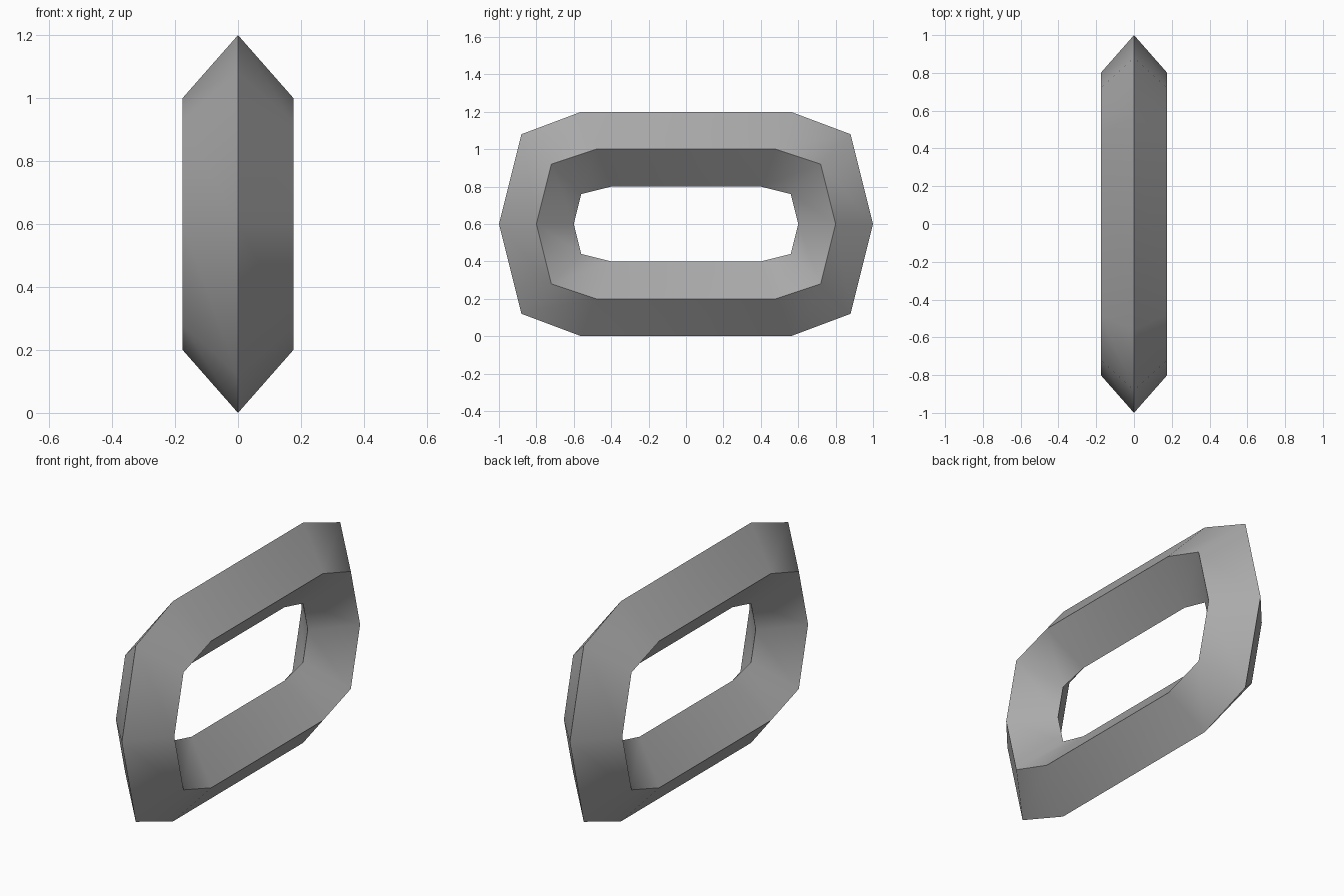
import bpy
import bmesh
import math

if "Cube" in bpy.data.objects:
    bpy.data.objects.remove(bpy.data.objects["Cube"], do_unlink=True)

HALF_WIDTH = 0.176
CENTRE_Z = 0.6

# One quarter of the link: centreline (y, z) and outward offset (y, z)
quarter = [
    ((0.80, 0.00), (0.20, 0.00)),
    ((0.72, 0.32), (0.16, 0.16)),
    ((0.48, 0.40), (0.08, 0.20)),
]


def flip(station, sy, sz):
    return tuple((sy * y, sz * z) for y, z in station)


# Mirror the quarter into a full loop of ten stations
upper = quarter + [flip(s, -1, 1) for s in reversed(quarter)]
stations = upper + [flip(s, 1, -1) for s in reversed(upper[1:-1])]

# Diamond cross-section: (outward factor, x)
diamond = [(1, 0), (0, HALF_WIDTH), (-1, 0), (0, -HALF_WIDTH)]

# Sweep the diamond around the loop
bm = bmesh.new()
rings = []
for (cy, cz), (oy, oz) in stations:
    rings.append([bm.verts.new((x, cy + f * oy, CENTRE_Z + cz + f * oz))
                  for f, x in diamond])
for i, ring in enumerate(rings):
    following = rings[(i + 1) % len(rings)]
    for j in range(4):
        k = (j + 1) % 4
        bm.faces.new((ring[j], ring[k], following[k], following[j]))
bmesh.ops.recalc_face_normals(bm, faces=bm.faces)

mesh = bpy.data.meshes.new("chain_link")
bm.to_mesh(mesh)
bm.free()
link = bpy.data.objects.new("chain_link", mesh)
bpy.context.collection.objects.link(link)

# Grey metal
grey = bpy.data.materials.new("grey_metal")
grey.use_nodes = True
colour = (0.4, 0.4, 0.4, 1)
grey.diffuse_color = colour
grey.node_tree.nodes["Principled BSDF"].inputs["Base Color"].default_value = colour
mesh.materials.append(grey)

# Smooth along the loop, crisp along the four ridges
bpy.ops.object.select_all(action='DESELECT')
link.select_set(True)
bpy.context.view_layer.objects.active = link
bpy.ops.object.shade_smooth_by_angle(angle=math.radians(62))
